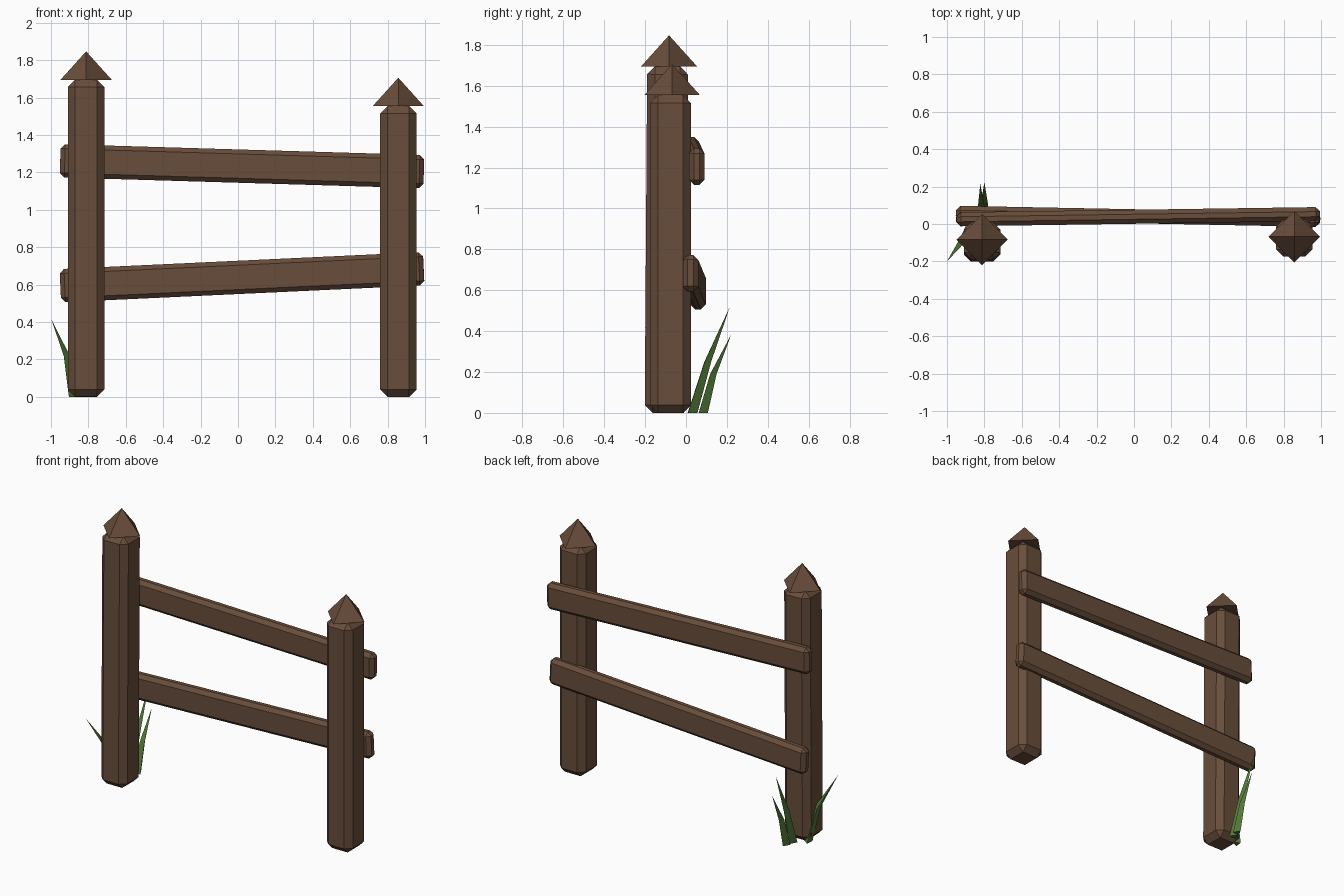
import bpy
import bmesh
from mathutils import Vector, Matrix

cube = bpy.data.objects.get("Cube")
if cube:
    bpy.data.objects.remove(cube, do_unlink=True)


def material(name, rgb):
    mat = bpy.data.materials.new(name)
    mat.use_nodes = True
    color = (*rgb, 1.0)
    mat.diffuse_color = color
    mat.node_tree.nodes["Principled BSDF"].inputs["Base Color"].default_value = color
    return mat


WOOD = material("brown wood", (0.14, 0.075, 0.044))
GRASS = material("grass green", (0.085, 0.19, 0.04))


def finish(name, bm, mat):
    bmesh.ops.recalc_face_normals(bm, faces=bm.faces[:])
    mesh = bpy.data.meshes.new(name)
    bm.to_mesh(mesh)
    bm.free()
    mesh.materials.append(mat)
    obj = bpy.data.objects.new(name, mesh)
    bpy.context.collection.objects.link(obj)
    return obj


def beam(name, start, end, size, axis, chamfer):
    """Chamfered timber running from start to end; size is its unrotated box."""
    start, end = Vector(start), Vector(end)
    turn = Vector(axis).rotation_difference(end - start).to_matrix().to_4x4()
    bm = bmesh.new()
    bmesh.ops.create_cube(bm, size=1, matrix=Matrix.Diagonal((*size, 1)))
    bmesh.ops.bevel(bm, geom=bm.edges[:], offset=chamfer, segments=1,
                    affect='EDGES', profile=0.5)
    bmesh.ops.transform(bm, matrix=Matrix.Translation((start + end) / 2) @ turn,
                        verts=bm.verts[:])
    return finish(name, bm, WOOD)


def post(side, x, y_foot, y_top, height):
    beam(side + "_post", (x, y_foot, 0), (x, y_top, height),
         (0.195, 0.2, height), (0, 0, 1), 0.039)
    # Pointed cap, turned so that its corners face front, back and sides
    bm = bmesh.new()
    bmesh.ops.create_cone(bm, cap_ends=True, segments=4, radius1=0.137, radius2=0,
                          depth=0.152,
                          matrix=Matrix.Translation((x, y_top + 0.007, height + 0.076)))
    corners = [v.co.copy() for v in bm.verts if v.co.z < height + 0.05]
    if min(abs(c.x - x) for c in corners) > 0.05:
        bmesh.ops.rotate(bm, verts=bm.verts[:], cent=(x, y_top + 0.007, 0),
                         matrix=Matrix.Rotation(0.7853982, 3, 'Z'))
    finish(side + "_post_cap", bm, WOOD)


def blade(name, path, width):
    """Tapering three-sided grass blade along a base, middle and tip point."""
    base, middle, tip = (Vector(p) for p in path)
    lean = Vector((tip.x - base.x, tip.y - base.y, 0)).normalized()
    side = Vector((-lean.y, lean.x, 0))
    bm = bmesh.new()
    rings = []
    for centre, w in ((base, width), (middle, width * 0.7)):
        rings.append([bm.verts.new(centre + off * w) for off in
                      (side * 0.5 - lean * 0.4, lean * 0.5, -side * 0.5 - lean * 0.4)])
    point = bm.verts.new(tip)
    low, high = rings
    bm.faces.new(low)
    for i in range(3):
        j = (i + 1) % 3
        bm.faces.new((low[i], low[j], high[j], high[i]))
        bm.faces.new((high[i], high[j], point))
    finish(name, bm, GRASS)


# Posts
post("right", -0.812, -0.102, -0.09, 1.695)
post("left", 0.857, -0.075, -0.075, 1.554)

# Rails behind the posts, each slightly skewed
RAIL = (1.945, 0.075, 0.178)
beam("upper_rail", (-0.95, 0.025, 1.262), (0.993, 0.053, 1.204), RAIL, (1, 0, 0), 0.024)
beam("lower_rail", (-0.95, 0.06, 0.594), (0.993, 0.022, 0.685), RAIL, (1, 0, 0), 0.024)

# Grass tuft around the right post
blade("tall_grass_blade", ((-0.815, 0.03, 0), (-0.817, 0.105, 0.25), (-0.822, 0.215, 0.52)), 0.052)
blade("short_grass_blade", ((-0.8, 0.082, 0), (-0.8, 0.132, 0.19), (-0.8, 0.222, 0.385)), 0.05)
blade("side_grass_blade", ((-0.89, -0.04, 0), (-0.922, -0.095, 0.22), (-1.0, -0.2, 0.42)), 0.05)
